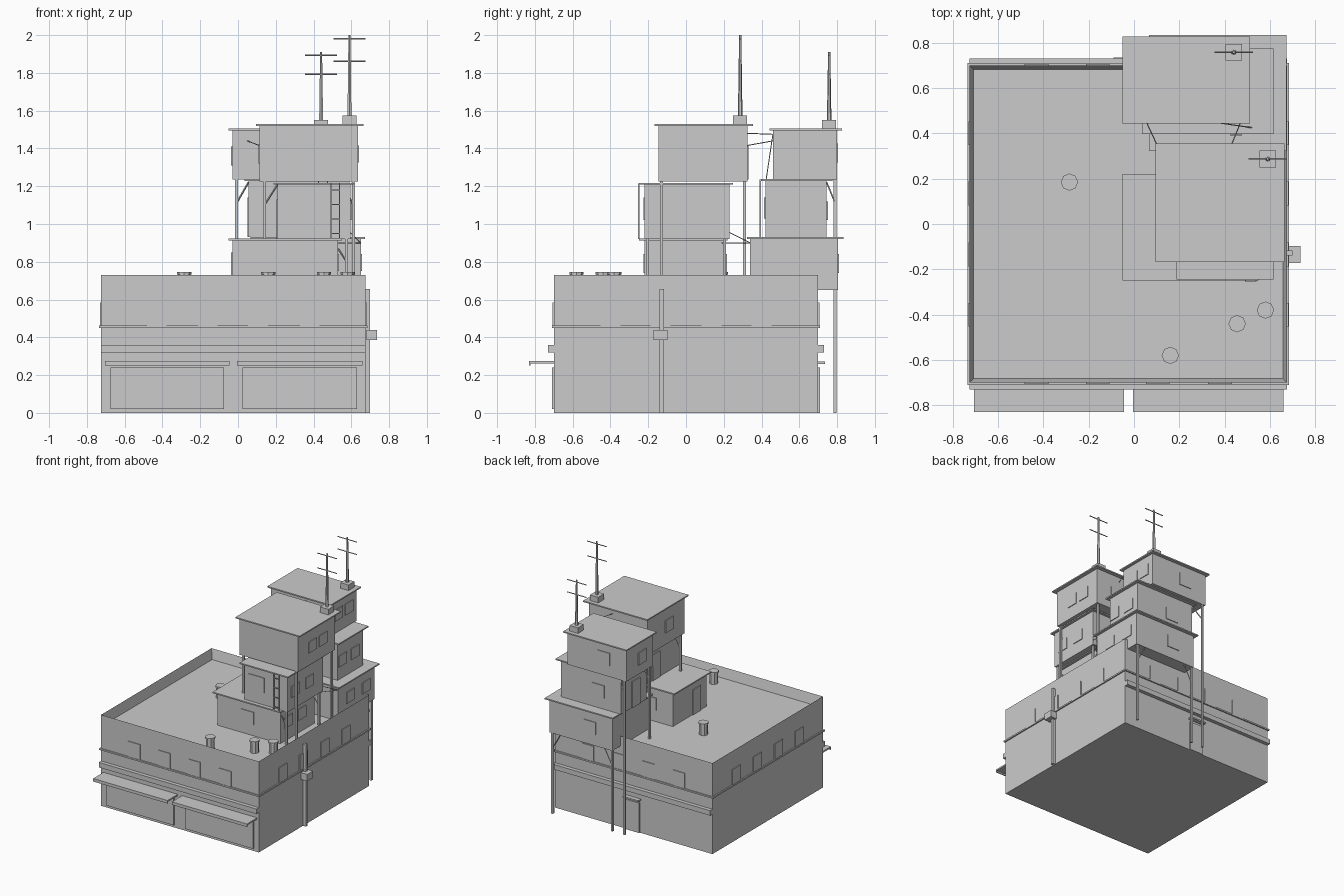
import bpy, bmesh
from mathutils import Vector

grey = bpy.data.materials.new("plain_grey")
grey.diffuse_color = (0.6, 0.6, 0.6, 1)


def finish(name, bm):
    me = bpy.data.meshes.new(name)
    bm.to_mesh(me)
    bm.free()
    me.materials.append(grey)
    ob = bpy.data.objects.new(name, me)
    bpy.context.collection.objects.link(ob)
    return ob


def cube(x0, x1, y0, y1, z0, z1):
    bm = bmesh.new()
    bmesh.ops.create_cube(bm, size=1)
    bmesh.ops.scale(bm, vec=(x1 - x0, y1 - y0, z1 - z0), verts=bm.verts)
    bmesh.ops.translate(bm, vec=((x0 + x1) / 2, (y0 + y1) / 2, (z0 + z1) / 2), verts=bm.verts)
    return bm


def box(name, *b):
    return finish(name, cube(*b))


def rod(name, a, b, r1, r2=None, sides=6):
    a, b = Vector(a), Vector(b)
    d = b - a
    bm = bmesh.new()
    bmesh.ops.create_cone(bm, cap_ends=True, segments=sides, radius1=r1,
                          radius2=r1 if r2 is None else r2, depth=d.length)
    bmesh.ops.rotate(bm, matrix=d.to_track_quat('Z', 'Y').to_matrix(), verts=bm.verts)
    bmesh.ops.translate(bm, vec=(a + b) / 2, verts=bm.verts)
    return finish(name, bm)


def plate(name, side, wall, centre, w, z0, z1, t=0.006):
    """Thin window or door on a wall: side is one of -x +x -y +y."""
    lo, hi = (wall - t, wall + 0.002) if side[0] == '-' else (wall - 0.002, wall + t)
    u0, u1 = centre - w / 2, centre + w / 2
    if side[1] == 'x':
        return box(name, lo, hi, u0, u1, z0, z1)
    return box(name, u0, u1, lo, hi, z0, z1)


def post(name, x, y, z0, z1, r=0.008):
    return box(name, x - r, x + r, y - r, y + r, z0, z1)


# Main block with a sunken roof behind a parapet
L, R, F, B, ROOF = -0.725, 0.675, -0.70, 0.70, 0.65
bm = cube(L, R, F, B, 0, 0.73)
top = max(bm.faces, key=lambda f: f.calc_center_median().z)
bmesh.ops.inset_region(bm, faces=[top], thickness=0.025)
bmesh.ops.translate(bm, vec=(0, 0, ROOF - 0.73), verts=top.verts)
walls = [e for e in bm.edges if False]
finish("main_building", bm)

# Trim: thin course all round, thick band front and back
for n, b in (("front", (L - .01, R + .01, F - .01, F)), ("back", (L - .01, R + .01, B, B + .01)),
             ("left", (L - .01, L, F, B)), ("right", (R, R + .01, F, B))):
    box(n + "_trim", *b, 0.45, 0.462)
box("front_band", L, R, F - 0.03, F, 0.32, 0.36)
box("back_band", L, R, B, B + 0.03, 0.32, 0.36)

# Main building windows
for c in (-0.43, -0.16, 0.105, 0.38):
    plate("front_window", '-y', F, c, 0.105, 0.462, 0.585)
    plate("back_window", '+y', B, c, 0.105, 0.462, 0.585)
for c in (-0.4, -0.135, 0.135, 0.4):
    plate("left_window", '-x', L, c, 0.105, 0.462, 0.585)
    plate("right_window", '+x', R, c, 0.105, 0.462, 0.585)

# Shop shutters and awnings, back door and canopy
for x0, x1 in ((-0.705, -0.045), (-0.005, 0.66)):
    box("awning", x0, x1, -0.83, F, 0.262, 0.274)
    box("awning_lip", x0, x1, -0.83, -0.822, 0.25, 0.274)
    plate("shutter", '-y', F, (x0 + x1) / 2, x1 - x0 - 0.06, 0.02, 0.24, 0.009)
plate("back_door", '+y', B, -0.02, 0.12, 0, 0.24, 0.009)
box("door_canopy", -0.09, 0.05, B, 0.735, 0.26, 0.272)

# Utility pipe and box on the right wall
box("wall_pipe", R, 0.70, -0.14, -0.117, 0, 0.655)
box("meter_box", 0.68, 0.735, -0.172, -0.098, 0.385, 0.44)

# Roof vents
for x, y in ((-0.285, 0.185), (0.16, -0.58), (0.455, -0.44), (0.58, -0.38)):
    rod("roof_vent", (x, y, ROOF), (x, y, 0.735), 0.033, sides=8)
    rod("vent_cap", (x, y, 0.733), (x, y, 0.747), 0.038, sides=8)

# Stacked rooms: name, walls, roof slab rectangle, right-wall window centres
rooms = (
    ("front_low", (-0.03, 0.53, -0.22, 0.21, ROOF, 0.912), (-0.05, 0.55, -0.25, 0.22), (-0.12, 0.05)),
    ("front_mid", (0.21, 0.595, -0.22, 0.23, 0.92, 1.208), (0.187, 0.615, -0.245, 0.25), (-0.125, 0.055)),
    ("front_top", (0.115, 0.635, -0.145, 0.325, 1.225, 1.52), (0.095, 0.665, -0.168, 0.355), (0.035, 0.17)),
    ("back_low", (0.09, 0.65, 0.34, 0.805, ROOF, 0.92), (0.067, 0.672, 0.322, 0.833), (0.495, 0.695)),
    ("back_mid", (0.055, 0.59, 0.42, 0.745, 0.93, 1.228), (0.035, 0.615, 0.398, 0.775), (0.48, 0.64)),
    ("back_top", (-0.03, 0.49, 0.46, 0.80, 1.235, 1.495), (-0.05, 0.512, 0.443, 0.827), (0.575, 0.705)),
)
for name, w, s, wins in rooms:
    x0, x1, y0, y1, z0, z1 = w
    box(name + "_room", *w)
    box(name + "_roof", *s, z1, z1 + 0.01)
    for c in wins:
        plate(name + "_right_window", '+x', x1, c, 0.1, z0 + 0.1, z0 + 0.19)
    if not name.endswith("front_mid"):
        plate(name + "_back_window", '+y', y1, x0 + 0.2, 0.11, z0 + 0.09, z0 + 0.19)
# Other openings
plate("low_front_window", '-y', -0.22, 0.24, 0.11, 0.74, 0.84)
plate("low_left_door", '-x', -0.03, -0.09, 0.10, ROOF, 0.85)
plate("mid_front_window", '-y', -0.22, 0.32, 0.14, 1.02, 1.14)
plate("mid_left_door", '-x', 0.21, 0.08, 0.10, 0.92, 1.13)
plate("top_back_door", '+y', 0.325, 0.45, 0.1, 1.235, 1.41)
plate("top_left_window", '-x', 0.115, 0.05, 0.1, 1.32, 1.42)
plate("back_mid_left_door", '-x', 0.055, 0.56, 0.1, 0.93, 1.14)
plate("back_mid_front_window", '-y', 0.42, 0.25, 0.12, 1.03, 1.14)
plate("back_top_left_window", '-x', -0.03, 0.6, 0.1, 1.31, 1.41)

# Supporting posts
for x, y, z0, z1 in ((0.14, -0.13, 0.92, 1.225), (0.14, 0.31, ROOF, 1.225),
                     (0.612, -0.13, ROOF, 1.225), (0.612, 0.31, ROOF, 1.225),
                     (0.575, -0.205, ROOF, 0.92), (0.575, 0.205, ROOF, 0.92),
                     (0.10, 0.79, 0, ROOF), (0.63, 0.79, 0, ROOF),
                     (-0.008, 0.79, 0, 1.235), (-0.008, 0.475, ROOF, 1.235)):
    post("support_post", x, y, z0, z1)

# Diagonal braces
for a, b in (((0.14, -0.13, 1.10), (0.21, -0.13, 1.21)), ((0.14, 0.31, 1.10), (0.21, 0.31, 1.21)),
             ((0.575, -0.205, 0.80), (0.53, -0.205, 0.87)), ((0.575, 0.205, 0.80), (0.53, 0.205, 0.87)),
             ((0.612, -0.13, 1.10), (0.59, -0.13, 1.14)),
             ((-0.008, 0.79, 1.11), (0.055, 0.745, 1.22)), ((-0.008, 0.475, 1.11), (0.055, 0.475, 1.22)),
             ((0.10, 0.79, 0.52), (0.17, 0.79, ROOF)), ((0.63, 0.79, 0.52), (0.56, 0.79, ROOF))):
    rod("brace", a, b, 0.005, sides=4)

# Ladders
for x, y, z0, z1 in ((0.515, -0.25, 0.92, 1.215), (0.45, 0.393, 0.93, 1.235)):
    for s in (-1, 1):
        post("ladder_rail", x + s * 0.023, y, z0, z1, 0.003)
    for i in range(4):
        z = z0 + (z1 - z0) * (0.1 + 0.26 * i)
        box("ladder_rung", x - 0.023, x + 0.023, y - 0.003, y + 0.003, z - 0.003, z + 0.003)

# Aerials with plinth, tapered mast and crossbars
for x, y, z0, zp, zt, bars in ((0.59, 0.287, 1.53, 1.575, 2.0, (1.98, 1.862)),
                               (0.44, 0.758, 1.505, 1.55, 1.91, (1.893, 1.793))):
    box("aerial_plinth", x - 0.037, x + 0.037, y - 0.037, y + 0.037, z0, zp)
    rod("aerial_mast", (x, y, zp), (x, y, zt), 0.012, 0.006)
    for z in bars:
        rod("aerial_bar", (x - 0.085, y, z), (x + 0.085, y, z), 0.004)

# Loose cables
for a, b in (((0.42, 0.325, 1.48), (0.475, 0.46, 1.475)), ((0.28, 0.46, 1.475), (0.52, 0.425, 1.24)),
             ((0.595, 0.23, 0.955), (0.65, 0.34, 0.90)), ((0.53, 0.19, 0.90), (0.65, 0.34, 0.90)),
             ((0.05, 0.46, 1.44), (0.115, 0.32, 1.415))):
    rod("cable", a, b, 0.0025, sides=4)
